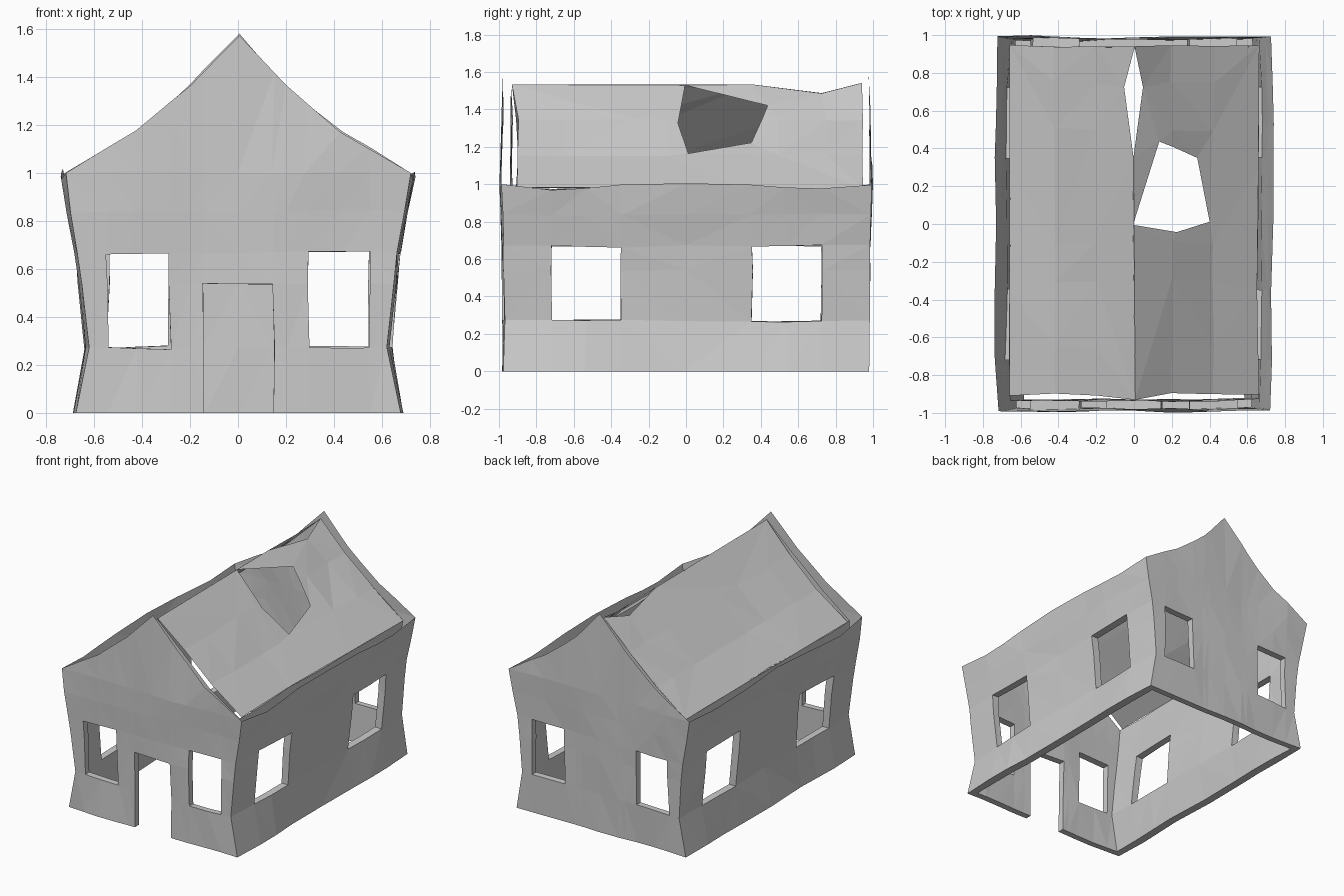
import bpy, bmesh, math
from mathutils import Vector, noise, geometry

if "Cube" in bpy.data.objects:
    bpy.data.objects.remove(bpy.data.objects["Cube"])


def lerp(table, t):
    """Piecewise linear lookup in a list of (t, value)."""
    for (a, va), (b, vb) in zip(table, table[1:]):
        if t <= b:
            return va + (vb - va) * (t - a) / (b - a)
    return table[-1][1]


# Profiles, index 0 = outer shell, 1 = inner shell
HALF_X = [[(0, .685), (.27, .635), (.67, .675), (1, .735)],
          [(0, .625), (.27, .585), (.67, .62), (.98, .66)]]
HALF_Y = [[(0, .975), (.27, .977), (.67, .983), (1, .99), (1.575, .977)],
          [(0, .93), (1.6, .935)]]
GABLE = [[(0, 1.575), (.2, 1.368), (.43, 1.17), (.723, 1.0)],
         [(0, 1.535), (.2, 1.345), (.42, 1.15), (.66, .98)]]
ROWS = [[0, .27, .54, .67, .84, 1.0], [0, .27, .54, .67, .84, .98]]
END_COLS = [-9, -.545, -.43, -.29, -.2, -.148, 0, .148, .2, .29, .43, .545, 9]
SIDE_COLS = [-9, -.72, -.535, -.35, 0, .35, .535, .72, 9]


def warp(p):
    """Small wobble that gives the crooked, faceted look."""
    n = noise.noise_vector(Vector(p) * 2.6 + Vector((3.1, 1.7, 5.3))) * .016
    if p[2] < .001:
        n.z = 0
    return Vector(p) + n


def end_point(s, k, x, row):
    """Point on a gable end; row past the list is the gable edge."""
    z = ROWS[k][min(row, 5)]
    edge = lerp(HALF_X[k], z) - (0 if k else .012)
    x = max(-edge, min(edge, x))
    if row == 6:
        z = lerp(GABLE[k], abs(x))
    return warp((x, s * lerp(HALF_Y[k], z), z))


def side_point(s, k, y, row):
    """Point on a long side wall, with a wavy top edge."""
    z = ROWS[k][row]
    edge = lerp(HALF_Y[k], z)
    corner = abs(y) > 1
    x = lerp(HALF_X[k], z) - (.012 if corner and not k else 0)
    if row == 5 and not corner and not k:
        z = .995 + .015 * math.cos(math.pi * y / .74)
    return warp((s * x, max(-edge, min(edge, y)), z))


def finish(name, faces, weld=.0005):
    bm = bmesh.new()
    for f in faces:
        bm.faces.new([bm.verts.new(p) for p in f])
    bmesh.ops.remove_doubles(bm, verts=bm.verts, dist=weld)
    bmesh.ops.dissolve_degenerate(bm, edges=bm.edges, dist=.0005)
    bmesh.ops.triangulate(bm, faces=bm.faces)
    bmesh.ops.recalc_face_normals(bm, faces=bm.faces)
    me = bpy.data.meshes.new(name)
    bm.to_mesh(me)
    bm.free()
    ob = bpy.data.objects.new(name, me)
    bpy.context.collection.objects.link(ob)


shells = [[], []]
frames = []


def wall(point, s, cols, nrows, is_hole):
    """Double sheet wall with openings, joined by reveals and a base strip."""
    n = len(cols) - 1

    def hole(i, j):
        if j < 0:
            return True
        return is_hole((max(-1, cols[i]) + min(1, cols[i + 1])) / 2, j)

    def reveal(a, b):
        o = [point(s, 0, *a), point(s, 0, *b)]
        q = [point(s, 1, *b), point(s, 1, *a)]
        frames.append(o + q)

    for i in range(n):
        for j in range(nrows):
            a, b = cols[i], cols[i + 1]
            if not hole(i, j):
                for k in (0, 1):
                    shells[k].append([point(s, k, a, j), point(s, k, b, j),
                                      point(s, k, b, j + 1), point(s, k, a, j + 1)])
            if hole(i, j) != hole(i, j - 1):
                reveal((a, j), (b, j))
            if i and hole(i, j) != hole(i - 1, j):
                reveal((a, j), (a, j + 1))


def window_end(x, j):
    return j in (1, 2) and .29 < abs(x) < .545


def front_openings(x, j):
    return window_end(x, j) or (j < 2 and abs(x) < .148)


def window_side(y, j):
    return j in (1, 2) and .35 < abs(y) < .72


# Walls: front with door, back, and both sides
wall(end_point, -1, END_COLS, 6, front_openings)
wall(end_point, 1, END_COLS, 6, window_end)
for s in (-1, 1):
    wall(side_point, s, SIDE_COLS, 5, window_side)
finish("outer_walls", shells[0])
finish("inner_walls", shells[1])
finish("opening_frames_and_base", frames)


# Roof: two slopes with a ridge slit and one large broken hole
def inside(p, poly):
    r = False
    for a, b in zip(poly, poly[1:] + poly[:1]):
        if (a[1] > p[1]) != (b[1] > p[1]):
            if p[0] < a[0] + (b[0] - a[0]) * (p[1] - a[1]) / (b[1] - a[1]):
                r = not r
    return r


SLIT = [(0, .36), (.05, .725), (0, .935)]
BREAK = [(0, 0), (.13, .44), (.34, .35), (.405, .01), (.22, -.05)]
OUTLINE = [(0, -.93), (.2, -.905), (.42, -.895), (.66, -.91),
           (.66, -.35), (.66, .3), (.66, .94), (.42, .94), (.2, .94), (0, .94)]

for s, name, holes in ((1, "roof_right", [SLIT, BREAK]), (-1, "roof_left", [SLIT])):
    pts, edges = [], []
    for loop in [OUTLINE] + holes:
        o, m = len(pts), len(loop)
        pts += [Vector(p) for p in loop]
        edges += [(o + i, o + (i + 1) % m) for i in range(m)]
    # crease points that bend the slope
    for x in (.2, .42):
        o = len(pts)
        ys = (-.65, -.3, -.1, .5, .75)
        pts += [Vector((x, y)) for y in ys]
        edges += [(o + i, o + i + 1) for i in range(len(ys) - 1)]
    vs, _, tris, *_ = geometry.delaunay_2d_cdt(pts, edges, [], 0, 1e-5)
    faces = []
    for t in tris:
        c = sum((vs[i] for i in t), Vector((0, 0))) / 3
        if inside(c, OUTLINE) and not any(inside(c, h) for h in holes):
            f = [warp((s * vs[i].x, vs[i].y, lerp(GABLE[1], vs[i].x))) for i in t]
            n = (f[1] - f[0]).cross(f[2] - f[0])
            faces.append(f if n.z > 0 else f[::-1])
    finish(name, faces)
